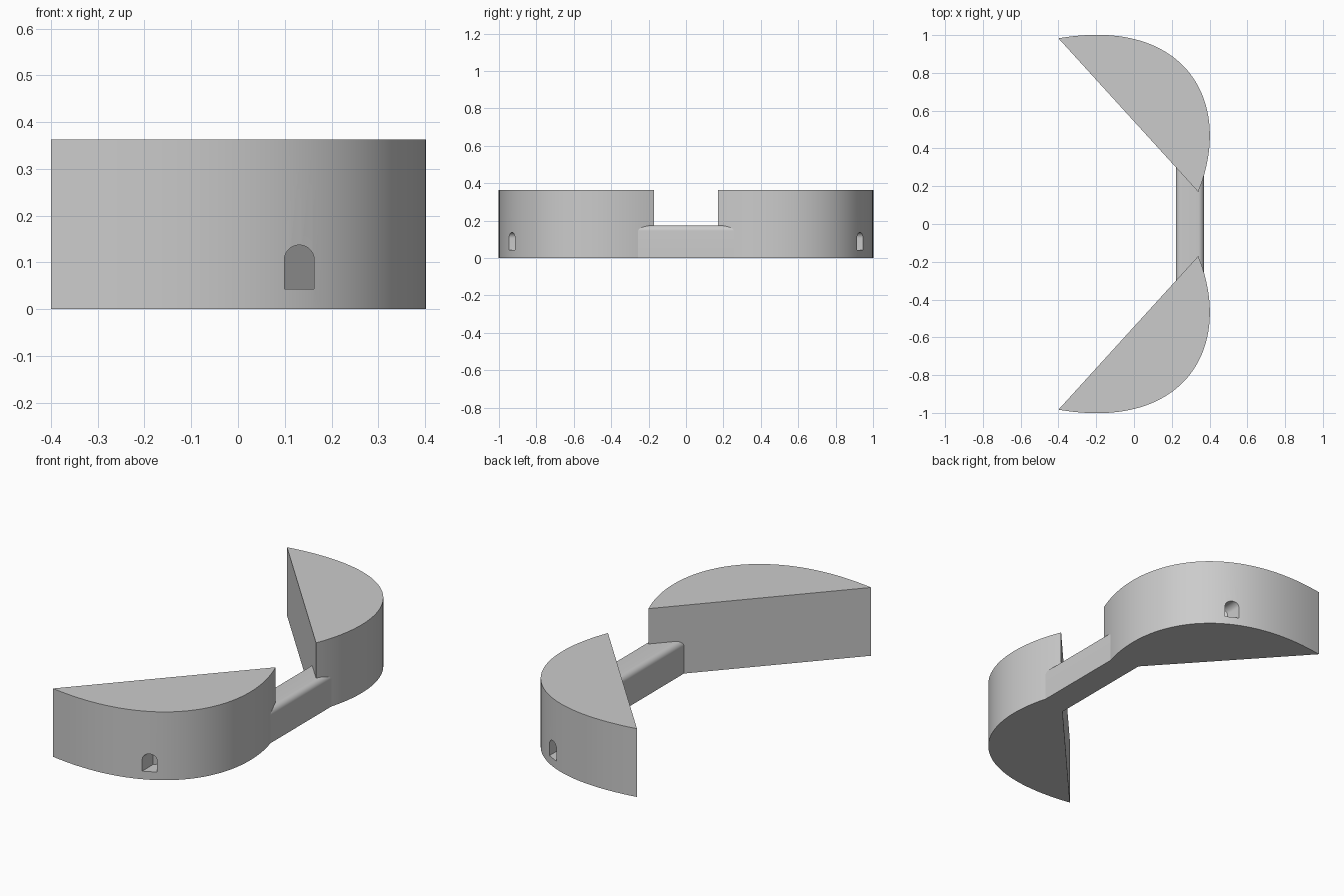
import bpy
import bmesh
import math
from mathutils import Vector
from mathutils.geometry import interpolate_bezier

cube = bpy.data.objects.get("Cube")
if cube:
    bpy.data.objects.remove(cube, do_unlink=True)

HEIGHT = 0.363
BRIDGE_TOP = 0.175

grey = bpy.data.materials.new("plain grey")
grey.use_nodes = True
grey.diffuse_color = (0.6, 0.6, 0.6, 1)
grey.node_tree.nodes["Principled BSDF"].inputs["Base Color"].default_value = (0.6, 0.6, 0.6, 1)


def prism(name, profile, offset):
    """Loft a closed profile to a copy of it moved by offset(point)."""
    bm = bmesh.new()
    start = [bm.verts.new(p) for p in profile]
    end = [bm.verts.new(p + offset(p)) for p in profile]
    bm.faces.new(start)
    bm.faces.new(end[::-1])
    for i in range(len(profile)):
        j = (i + 1) % len(profile)
        bm.faces.new((start[i], start[j], end[j], end[i]))
    bmesh.ops.recalc_face_normals(bm, faces=bm.faces)
    mesh = bpy.data.meshes.new(name)
    bm.to_mesh(mesh)
    bm.free()
    mesh.materials.append(grey)
    obj = bpy.data.objects.new(name, mesh)
    bpy.context.collection.objects.link(obj)
    return obj


def activate(obj):
    bpy.ops.object.select_all(action='DESELECT')
    obj.select_set(True)
    bpy.context.view_layer.objects.active = obj


# Wing: a curved outer wall closed by a straight diagonal back
outer, inner = Vector((-0.4, -0.983, 0)), Vector((0.34, -0.17, 0))
curve = interpolate_bezier(outer, Vector((0.28, -1.1, 0)),
                           Vector((0.53, -0.64, 0)), inner, 49)
wing = prism("front_wing", curve, lambda p: Vector((0, 0, HEIGHT)))

# Arched doorway cut into the wall, its end parallel to the diagonal back
door_x, door_r, sill, spring = 0.131, 0.032, 0.043, 0.105
arch = [Vector((door_x + s * door_r, -1.1, sill)) for s in (-1, 1)]
arch += [Vector((door_x + door_r * math.cos(a), -1.1, spring + door_r * math.sin(a)))
         for a in (math.pi * i / 16 for i in range(17))]
slope = (inner.y - outer.y) / (inner.x - outer.x)
cutter = prism("doorway_cutter", arch,
               lambda p: Vector((0, 0.28 + slope * (p.x - door_x), 0)))
cutter.hide_render = True

cut = wing.modifiers.new("doorway", 'BOOLEAN')
cut.operation = 'DIFFERENCE'
cut.solver = 'EXACT'
cut.object = cutter
activate(wing)
bpy.ops.object.modifier_apply(modifier=cut.name)
bpy.data.objects.remove(cutter, do_unlink=True)
bpy.ops.object.shade_smooth_by_angle(angle=math.radians(25))

# Matching wing on the other side
back_wing = wing.copy()
back_wing.data = wing.data.copy()
back_wing.name = "back_wing"
bpy.context.collection.objects.link(back_wing)
bm = bmesh.new()
bm.from_mesh(back_wing.data)
for v in bm.verts:
    v.co.y = -v.co.y
bmesh.ops.reverse_faces(bm, faces=bm.faces)
bm.to_mesh(back_wing.data)
bm.free()

# Low bridge with rounded upper edges joining the wings
left, right, radius, reach = 0.222, 0.37, 0.03, 0.306
section = [Vector((left, -reach, 0)), Vector((right, -reach, 0))]
for cx, first in ((right - radius, 0), (left + radius, math.pi / 2)):
    for i in range(9):
        a = first + math.pi / 2 * i / 8
        section.append(Vector((cx + radius * math.cos(a), -reach,
                               BRIDGE_TOP - radius + radius * math.sin(a))))
bridge = prism("bridge", section, lambda p: Vector((0, 2 * reach, 0)))
activate(bridge)
bpy.ops.object.shade_smooth_by_angle(angle=math.radians(30))
